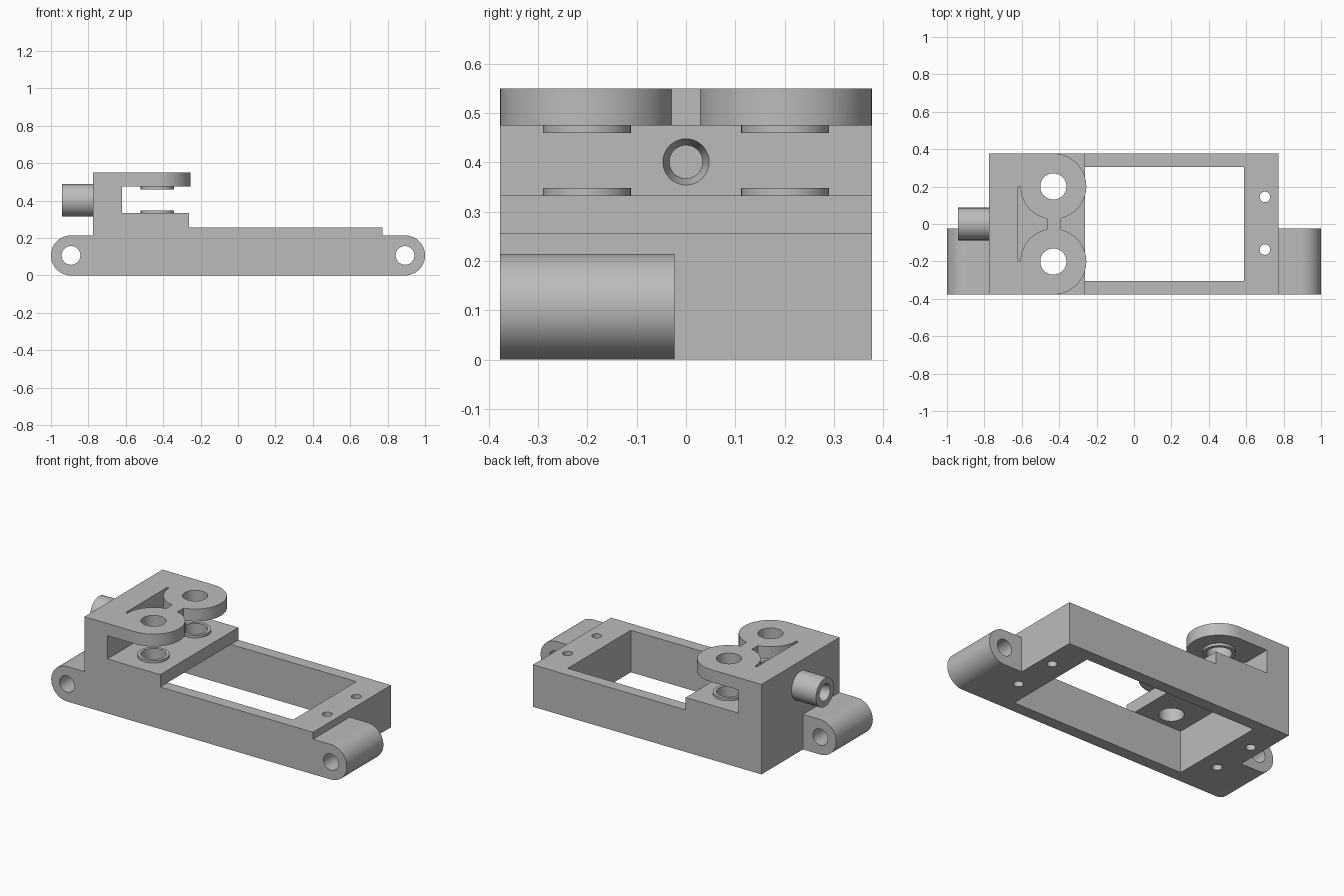
import bpy, bmesh
from math import cos, sin, radians, pi
from mathutils import Vector

if bpy.data.objects.get("Cube"):
    bpy.data.objects.remove(bpy.data.objects["Cube"], do_unlink=True)

grey = bpy.data.materials.new("plain grey")
grey.use_nodes = True
grey.diffuse_color = (0.5, 0.5, 0.5, 1)
grey.node_tree.nodes["Principled BSDF"].inputs["Base Color"].default_value = (0.5, 0.5, 0.5, 1)


def arc(cx, cy, r, a0, a1, n=32):
    angles = [radians(a0 + (a1 - a0) * i / n) for i in range(n + 1)]
    return [(cx + r * cos(a), cy + r * sin(a)) for a in angles]


def circle(cx, cy, r, n=64):
    return arc(cx, cy, r, 0, 360, n)[:-1]


def box(x0, x1, y0, y1):
    return [(x0, y0), (x1, y0), (x1, y1), (x0, y1)]


def prism(name, outline, axis, lo, hi):
    """Extrude a 2D outline along an axis: x uses (y, z), y uses (x, z), z uses (x, y)."""
    place = {"x": lambda p, d: (d, p[0], p[1]),
             "y": lambda p, d: (p[0], d, p[1]),
             "z": lambda p, d: (p[0], p[1], d)}[axis]
    bm = bmesh.new()
    face = bm.faces.new([bm.verts.new(place(p, lo)) for p in outline])
    ext = bmesh.ops.extrude_face_region(bm, geom=[face])
    shift = Vector(place((0, 0), hi - lo))
    bmesh.ops.translate(bm, vec=shift, verts=[v for v in ext["geom"] if isinstance(v, bmesh.types.BMVert)])
    bmesh.ops.recalc_face_normals(bm, faces=bm.faces)
    mesh = bpy.data.meshes.new(name)
    bm.to_mesh(mesh)
    bm.free()
    mesh.materials.append(grey)
    obj = bpy.data.objects.new(name, mesh)
    bpy.context.collection.objects.link(obj)
    return obj


def combine(target, tool, operation):
    """Apply a boolean and remove the helper."""
    mod = target.modifiers.new(operation, "BOOLEAN")
    mod.operation, mod.solver, mod.object = operation, "EXACT", tool
    bpy.context.view_layer.objects.active = target
    bpy.ops.object.modifier_apply(modifier=mod.name)
    bpy.data.objects.remove(tool, do_unlink=True)


def add(tool):
    combine(body, tool, "UNION")


def cut(tool):
    combine(body, tool, "DIFFERENCE")


HALF = 0.377                                # half depth of the body
LOBE_X, LOBE_Y, LOBE_R = -0.431, 0.201, 0.176

# Bracket body: frame, step, clevis slot and upper plate in one side profile
profile = [(-0.775, 0), (0.772, 0), (0.772, 0.257), (-0.262, 0.257),
           (-0.262, 0.333), (-0.62, 0.333), (-0.62, 0.475), (-0.25, 0.475),
           (-0.25, 0.55), (-0.775, 0.55)]
body = prism("bracket_body", profile, "y", -HALF, HALF)

# Rounded hinge lugs at both ends
for s in (-1, 1):
    lug = [(s * x, z) for x, z in [(0.72, 0)] + arc(0.893, 0.107, 0.107, -90, 90) + [(0.72, 0.214)]]
    add(prism("hinge_lug", lug, "y", -HALF, -0.023))

# Side tube
add(prism("side_tube", circle(0, 0.401, 0.087), "x", -0.94, -0.72))

# Raised rims around the clevis holes
for y in (-LOBE_Y, LOBE_Y):
    add(prism("lower_rim", circle(LOBE_X, y, 0.089), "z", 0.3, 0.348))
    add(prism("upper_rim", circle(LOBE_X, y, 0.089), "z", 0.46, 0.51))

# Large rectangular opening under the platform and through the frame
cut(prism("frame_opening", box(-0.585, 0.587, -0.305, 0.305), "z", -0.1, 0.257))
cut(prism("frame_opening_top", box(-0.262, 0.587, -0.305, 0.305), "z", 0.2, 0.3))

# Upper plate trimmed to two round lobes joined by a narrow web
upper = arc(LOBE_X, LOBE_Y, LOBE_R, 90, -76.5)
front_trim = ([(-0.2, 0.45), (LOBE_X, 0.45)] + upper
              + [(x, -y) for x, y in reversed(upper)] + [(LOBE_X, -0.45), (-0.2, -0.45)])
cut(prism("lobe_trim", front_trim, "z", 0.42, 0.6))
inner = [(-0.62, LOBE_Y)] + arc(LOBE_X, LOBE_Y, LOBE_R, 180, 258.5)
cut(prism("rear_gap", inner + [(x, -y) for x, y in reversed(inner)], "z", 0.42, 0.6))

# Clevis holes
for y in (-LOBE_Y, LOBE_Y):
    cut(prism("clevis_hole", circle(LOBE_X, y, 0.07), "z", 0.2, 0.6))

# Hinge and screw holes
for s in (-1, 1):
    cut(prism("hinge_hole", circle(s * 0.893, 0.107, 0.05), "y", -0.5, 0.05))
    for y in (-0.137, 0.145):
        cut(prism("screw_hole", circle(s * 0.7, y, 0.028, 32), "z", -0.1, 0.22 if s < 0 else 0.3))

# Bore through the tube, flared at both ends
cut(prism("tube_bore", circle(0, 0.401, 0.036), "x", -1, -0.55))
for x, r1, r2 in ((-0.915, 0.054, 0.034), (-0.63, 0.034, 0.054)):
    bpy.ops.mesh.primitive_cone_add(vertices=64, radius1=r1, radius2=r2, depth=0.07,
                                    location=(x, 0, 0.401), rotation=(0, pi / 2, 0))
    flare = bpy.context.object
    flare.name = "bore_flare"
    flare.data.materials.append(grey)
    cut(flare)

# Smooth round surfaces, crisp edges
bpy.ops.object.select_all(action="DESELECT")
body.select_set(True)
bpy.context.view_layer.objects.active = body
bpy.ops.object.shade_smooth_by_angle(angle=radians(30))
